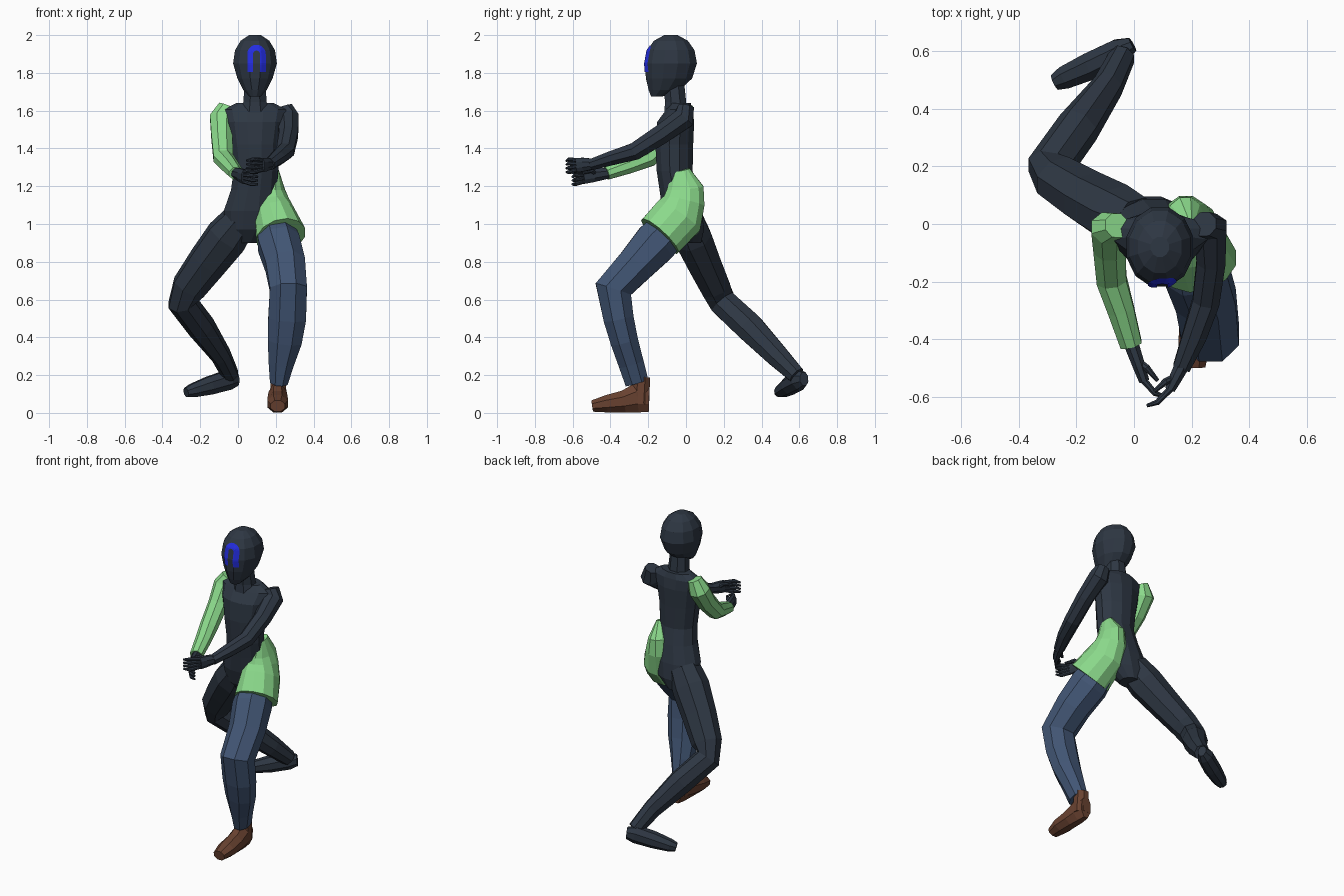
import bpy, bmesh, math
from mathutils import Vector
from mathutils.bvhtree import BVHTree


def material(name, rgb):
    m = bpy.data.materials.new(name)
    m.diffuse_color = (*rgb, 1)
    return m


DARK = material("dark slate", (0.027, 0.038, 0.056))
GREEN = material("light green", (0.26, 0.70, 0.26))
DENIM = material("denim blue", (0.054, 0.092, 0.175))
BROWN = material("brown leather", (0.14, 0.054, 0.03))
BLUE = material("bright blue", (0.017, 0.026, 0.75))


def add_tube(bm, rings, sides, ref, level):
    """Loft oval rings (x, y, z, ra, rb); ra lies along ref, level keeps rings horizontal."""
    pts = [Vector(r[:3]) for r in rings]
    k = 1 / math.cos(math.pi / sides)
    loops = []
    for i, (x, y, z, ra, rb) in enumerate(rings):
        t = pts[min(i + 1, len(pts) - 1)] - pts[max(i - 1, 0)]
        t = Vector((0, 0, 1)) if level else t.normalized()
        a = Vector(ref)
        a = (a - t * a.dot(t)).normalized()
        b = t.cross(a)
        loop = []
        for s in range(sides):
            w = 2 * math.pi * (s + 0.5) / sides
            loop.append(bm.verts.new(pts[i] + a * (ra * k * math.cos(w)) + b * (rb * k * math.sin(w))))
        loops.append(loop)
    for l0, l1 in zip(loops, loops[1:]):
        for s in range(sides):
            n = (s + 1) % sides
            bm.faces.new((l0[s], l0[n], l1[n], l1[s]))
    bm.faces.new(loops[0][::-1])
    bm.faces.new(loops[-1])


def finish(name, bm, mat, solid=True):
    if solid:
        bmesh.ops.recalc_face_normals(bm, faces=bm.faces)
    me = bpy.data.meshes.new(name)
    bm.to_mesh(me)
    bm.free()
    me.materials.append(mat)
    ob = bpy.data.objects.new(name, me)
    bpy.context.collection.objects.link(ob)
    return ob


def part(name, mat, *tubes, sides=8, ref=(1, 0, 0), level=False):
    bm = bmesh.new()
    for rings in tubes:
        add_tube(bm, rings, sides, ref, level)
    return finish(name, bm, mat)


# Head, neck and torso, as stacked horizontal rings
head = part("head", DARK, [
    (.09, -.155, 1.675, .03, .03), (.09, -.115, 1.71, .062, .083), (.09, -.09, 1.77, .093, .122),
    (.09, -.08, 1.85, .116, .138), (.09, -.08, 1.92, .106, .125), (.09, -.08, 1.97, .076, .09),
    (.09, -.08, 2.0, .032, .035)], sides=12, level=True)
part("neck", DARK, [
    (.09, -.055, 1.59, .075, .06), (.09, -.055, 1.645, .062, .056), (.09, -.065, 1.75, .054, .055)],
    level=True)
part("torso", DARK, [
    (.05, .02, .90, .06, .06), (.06, .0, .97, .13, .095), (.07, -.02, 1.07, .145, .105),
    (.085, -.04, 1.18, .122, .1), (.095, -.06, 1.28, .118, .095), (.09, -.062, 1.42, .13, .1),
    (.09, -.055, 1.54, .15, .098), (.09, -.035, 1.605, .165, .07), (.09, -.03, 1.64, .1, .055)],
    sides=12, level=True)

# Left hip cloth, flaring to a cuff around the thigh
part("hip_cloth", GREEN, [
    (.195, -.025, 1.285, .022, .045), (.178, -.005, 1.19, .07, .098), (.18, -.01, 1.12, .09, .11),
    (.195, -.04, 1.04, .108, .135), (.228, -.138, .935, .13, .13)], sides=12)

# Left leg in trousers, with a shoe
part("trouser_leg", DENIM, [
    (.19, -.07, .99, .09, .1), (.215, -.16, .90, .11, .115), (.25, -.265, .785, .105, .1),
    (.267, -.385, .655, .098, .098), (.26, -.357, .5, .1, .08), (.247, -.327, .38, .09, .073),
    (.228, -.29, .26, .066, .067), (.216, -.26, .16, .047, .062)])
part("shoe", BROWN,
     [(.21, -.195, .078, .034, .072), (.21, -.26, .08, .048, .078), (.21, -.33, .06, .053, .058),
      (.21, -.42, .048, .055, .046), (.21, -.497, .036, .038, .03)],
     [(.213, -.245, .05, .045, .05), (.213, -.235, .19, .04, .045)])

# Right leg stretched back, with the foot turned sideways
part("back_leg", DARK, [
    (.01, .0, 1.02, .09, .09), (-.06, .035, .93, .108, .098), (-.16, .092, .8, .1, .088),
    (-.26, .155, .665, .088, .078), (-.295, .195, .585, .074, .072), (-.195, .335, .455, .07, .075),
    (-.09, .48, .305, .05, .06), (-.04, .585, .2, .043, .045)])
part("back_foot", DARK, [
    (-.005, .625, .18, .035, .025), (-.05, .6, .175, .052, .045), (-.15, .55, .145, .048, .048),
    (-.24, .51, .118, .036, .04), (-.275, .493, .108, .025, .028)], ref=(0, 0, 1))

# Arms reaching forward
part("right_sleeve", GREEN, [
    (-.06, -.005, 1.625, .042, .042), (-.085, -.015, 1.56, .064, .06), (-.085, -.085, 1.46, .056, .056),
    (-.078, -.195, 1.35, .052, .048), (-.045, -.3, 1.31, .046, .042), (-.01, -.42, 1.268, .038, .034)])
part("left_arm", DARK, [
    (.245, .0, 1.62, .042, .042), (.264, -.01, 1.56, .058, .058), (.268, -.13, 1.475, .05, .052),
    (.25, -.27, 1.385, .047, .046), (.21, -.39, 1.35, .042, .038), (.165, -.5, 1.315, .03, .03)])


# Hands: a flat palm, four curled fingers and a thumb
def hand(name, wrist, knuckle, tip):
    w, k, t = Vector(wrist), Vector(knuckle), Vector(tip)
    palm = [(*w, .028, .026), (*w.lerp(k, .6), .036, .022), (*k, .038, .018)]
    tubes = [palm]
    for i in range(4):
        up = Vector((0, 0, (i - 1.5) * .02))
        bend = k.lerp(t, .55) + up * 1.15 + Vector((0, -.014, 0))
        tubes.append([(*(k + up * .85), .011, .012), (*bend, .01, .01), (*(t + up), .006, .006)])
    base = w.lerp(k, .5)
    tubes.append([(*base, .014, .014), (*(base.lerp(t, .35) + Vector((0, .02, .03))), .012, .012),
                  (*(base.lerp(t, .75) + Vector((0, .025, .025))), .007, .007)])
    part(name, DARK, *tubes, sides=8, ref=(0, 0, 1))


hand("left_hand", (.168, -.49, 1.318), (.125, -.575, 1.312), (.045, -.632, 1.305))
hand("right_hand", (-.012, -.41, 1.27), (.035, -.545, 1.25), (.105, -.6, 1.24))

# Painted arch on the face: a strip laid just over the head surface
bm = bmesh.new()
bm.from_mesh(head.data)
tree = BVHTree.FromBMesh(bm)
bm.free()
path = [(-1, 0, 1.805 + .012 * i) for i in range(8)]
path += [(-math.cos(math.pi * i / 10), math.sin(math.pi * i / 10), 1.9) for i in range(11)]
path += [(1, 0, 1.889 - .012 * i) for i in range(8)]
bm = bmesh.new()
rows = []
for dx, dz, z in path:
    row = []
    for r in (.018, .026, .034, .042, .049):
        x, zz = .098 + dx * r, z + dz * r
        hit = tree.ray_cast(Vector((x, -2, zz)), Vector((0, 1, 0)))[0]
        row.append(bm.verts.new((x, hit.y - .004, zz)))
    rows.append(row)
for a, b in zip(rows, rows[1:]):
    for i in range(4):
        f = bm.faces.new((a[i], a[i + 1], b[i + 1], b[i]))
        f.normal_update()
        if f.normal.y > 0:
            f.normal_flip()
finish("face_arch", bm, BLUE, solid=False)
